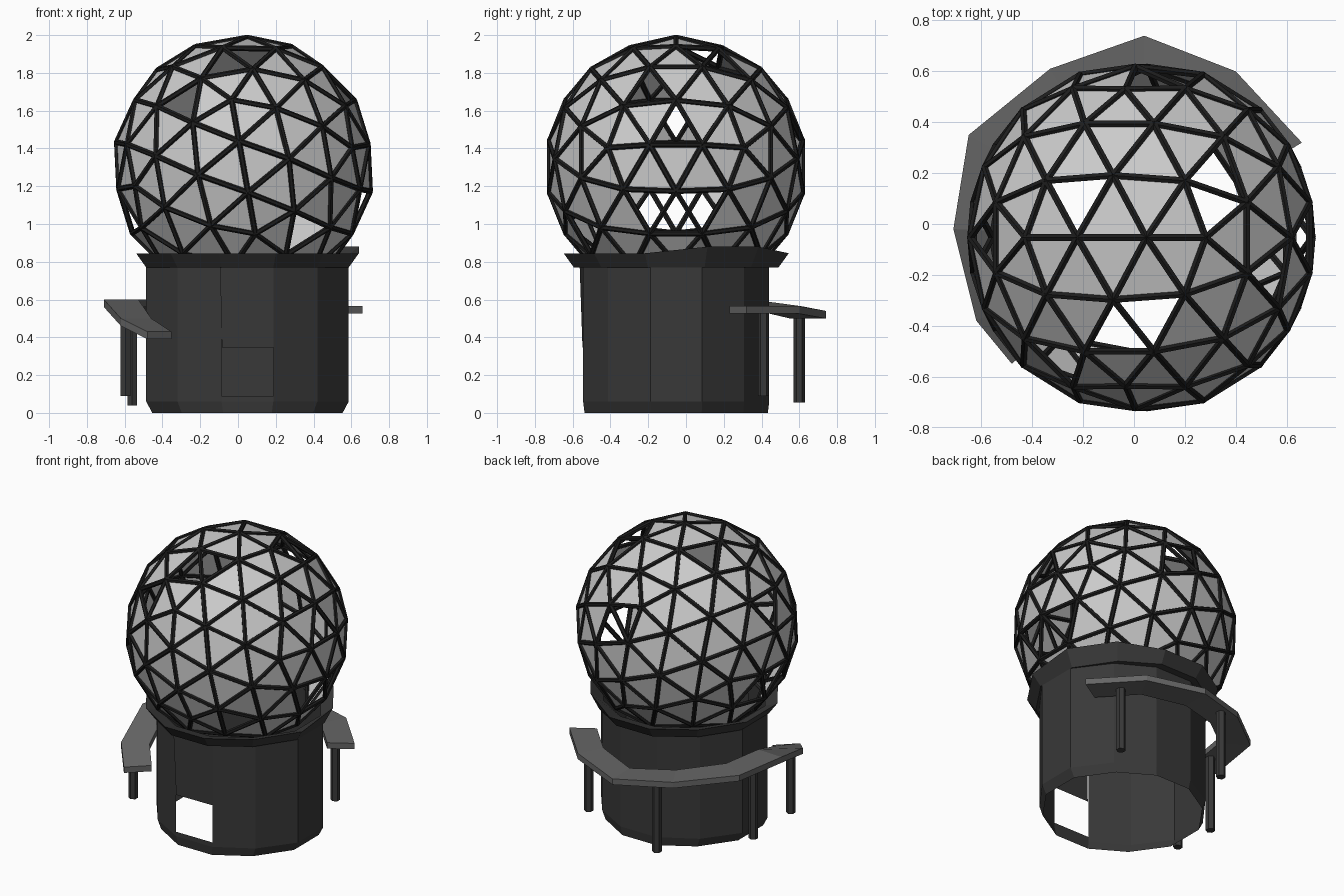
import bpy, bmesh
from math import sqrt, radians
from itertools import combinations
from mathutils import Vector, Matrix

if "Cube" in bpy.data.objects:
    bpy.data.objects.remove(bpy.data.objects["Cube"])


def material(name, v):
    m = bpy.data.materials.new(name)
    m.diffuse_color = (v, v, v, 1)
    m.use_nodes = True
    m.node_tree.nodes["Principled BSDF"].inputs["Base Color"].default_value = m.diffuse_color
    return m


DARK = material("dark_steel", 0.012)
WALL = material("wall_grey", 0.04)
DECK = material("deck_grey", 0.13)


def finish(bm, name, mat=None, normals=True):
    if normals:
        bmesh.ops.recalc_face_normals(bm, faces=bm.faces[:])
    me = bpy.data.meshes.new(name)
    bm.to_mesh(me)
    bm.free()
    ob = bpy.data.objects.new(name, me)
    bpy.context.collection.objects.link(ob)
    if mat:
        me.materials.append(mat)
    return ob


def bar(bm, a, b, r, n=6):
    a, b = Vector(a), Vector(b)
    d = b - a
    rot = d.to_track_quat('Z', 'Y').to_matrix().to_4x4()
    bmesh.ops.create_cone(bm, cap_ends=True, segments=n, radius1=r, radius2=r,
                          depth=d.length, matrix=Matrix.Translation((a + b) / 2) @ rot)


# Geodesic sphere: icosahedron with every face split in three along each edge
C, R = Vector((0.029, -0.053, 1.303)), 0.684
phi = (1 + sqrt(5)) / 2
ico = []
for s in (1, -1):
    for t in (1, -1):
        ico += [Vector((s, 0, t * phi)), Vector((t * phi, s, 0)), Vector((0, t * phi, s))]
tilt = Matrix.Rotation(radians(-10), 3, 'Y')
tris = []
for a, b, c in combinations(ico, 3):
    if max((a - b).length, (b - c).length, (a - c).length) > 2.1:
        continue

    def pt(i, j):
        return C + R * (tilt @ (a + (b - a) * i / 3 + (c - a) * j / 3)).normalized()
    for i in range(3):
        for j in range(3 - i):
            tris.append((pt(i, j), pt(i + 1, j), pt(i, j + 1)))
            if i + j < 2:
                tris.append((pt(i + 1, j), pt(i + 1, j + 1), pt(i, j + 1)))


def centre(t):
    return (t[0] + t[1] + t[2]) / 3


tris = [t for t in tris if centre(t).z > 0.8]

# Missing panels, located as seen from one side (axis, side, two coordinates)
holes = [('z', 1, -0.22, 0.10), ('z', 1, 0.31, 0.08), ('z', 1, 0.32, 0.19),
         ('z', 1, 0.05, -0.36), ('z', 1, -0.03, -0.43),
         ('y', -1, -0.30, 1.66), ('y', -1, 0.41, 0.96),
         ('x', 1, -0.053, 1.50), ('x', 1, -0.17, 1.71), ('x', 1, -0.19, 1.10),
         ('x', 1, 0.085, 1.10), ('x', 1, -0.053, 1.03),
         ('x', -1, -0.053, 1.57), ('x', -1, -0.053, 1.11),
         ('x', -1, -0.19, 1.04), ('x', -1, 0.085, 1.04),
         ('y', 1, 0.15, 1.40), ('y', 1, 0.05, 1.53)]
gone = set()
for axis, side, p, q in holes:
    k = 'xyz'.index(axis)
    i, j = [n for n in range(3) if n != k]
    d = Vector((0, 0, 0))
    d[i], d[j] = p - C[i], q - C[j]
    d[k] = side * sqrt(max(0, 0.449 - d.length_squared))
    gone.add(max(range(len(tris)), key=lambda n: (centre(tris[n]) - C).normalized().dot(d)))

bm = bmesh.new()
for n, t in enumerate(tris):
    if n not in gone:
        f = bm.faces.new([bm.verts.new(v) for v in t])
        f.normal_update()
        if f.normal.dot(centre(t) - C) < 0:
            f.normal_flip()
finish(bm, "dome_panels", normals=False)

# Dome struts
edges = {}
for t in tris:
    for a, b in combinations(t, 2):
        key = tuple(sorted(tuple(round(x, 3) + 0.0 for x in v) for v in (a, b)))
        edges[key] = (a, b)
bm = bmesh.new()
for a, b in edges.values():
    bar(bm, a, b, 0.015)
finish(bm, "dome_struts", DARK)

# Twelve-sided base wall with a flared foot, open front hatch
quarter = [(0.137, 0.4925), (0.37, 0.36), (0.536, 0.137)]
outline = ([(x, -y) for x, y in quarter] + [(x, y) for x, y in quarter[::-1]]
           + [(-x, y) for x, y in quarter] + [(-x, -y) for x, y in quarter[::-1]])
BX, BY = 0.05, -0.052


def ring(bm, sx, sy, z, lift=None):
    return [bm.verts.new((BX + x * sx, BY + y * sy, z + (lift(x, y) if lift else 0)))
            for x, y in outline]


def skin(bm, rings, skip=()):
    for k, (lo, hi) in enumerate(zip(rings, rings[1:])):
        for i in range(12):
            if (k, i) not in skip:
                j = (i + 1) % 12
                bm.faces.new((lo[i], lo[j], hi[j], hi[i]))


bm = bmesh.new()
skin(bm, [ring(bm, s, t, z) for s, t, z in
          ((0.94, 0.985, 0), (1, 1, 0.06), (1, 1, 0.09), (1, 1, 0.345), (1, 1, 0.79))],
     skip={(2, 11), (3, 11)})
finish(bm, "base_wall", WALL)

# Door panel leaning slightly outwards above the hatch
bm = bmesh.new()
bm.faces.new([bm.verts.new(v) for v in
              ((-0.085, -0.548, 0.345), (0.187, -0.5445, 0.345),
               (0.187, -0.5445, 0.78), (-0.095, -0.563, 0.78))])
finish(bm, "door_panel", WALL)


# Flared collar between wall and dome, lifted at the back right
def lift(x, y):
    return 0.035 if x > 0.3 and y > 0 else 0


bm = bmesh.new()
skin(bm, [ring(bm, 0.98, 1.0, 0.77), ring(bm, 1.0, 1.1, 0.77),
          ring(bm, 1.1, 1.21, 0.845, lift), ring(bm, 0.96, 1.02, 0.82)])
finish(bm, "collar", WALL)

# Raised walkway wrapping the left and back sides
path = [(-0.48, -0.55, 0.43), (-0.62, -0.38, 0.50), (-0.71, -0.02, 0.60), (-0.65, 0.35, 0.60),
        (-0.33, 0.61, 0.565), (0.04, 0.74, 0.54), (0.40, 0.60, 0.565), (0.66, 0.32, 0.565)]
bm = bmesh.new()
sections = []
for x, y, z in path:
    ix, iy = BX + (x - BX) * 0.76, BY + (y - BY) * 0.76
    sections.append([bm.verts.new(v) for v in
                     ((x, y, z), (ix, iy, z), (ix, iy, z - 0.04), (x, y, z - 0.04))])
for s, t in zip(sections, sections[1:]):
    for i in range(4):
        j = (i + 1) % 4
        bm.faces.new((s[i], s[j], t[j], t[i]))
bm.faces.new(sections[0])
bm.faces.new(sections[-1][::-1])
finish(bm, "walkway", DECK)

# Walkway legs
bm = bmesh.new()
for x, y, z0, z1 in ((0.45, 0.41, 0.09, 0.54), (-0.20, 0.60, 0.055, 0.54),
                     (-0.56, 0.07, 0.04, 0.57), (-0.595, -0.285, 0.09, 0.50)):
    bar(bm, (x, y, z0), (x, y, z1), 0.03)
finish(bm, "walkway_legs", WALL)
